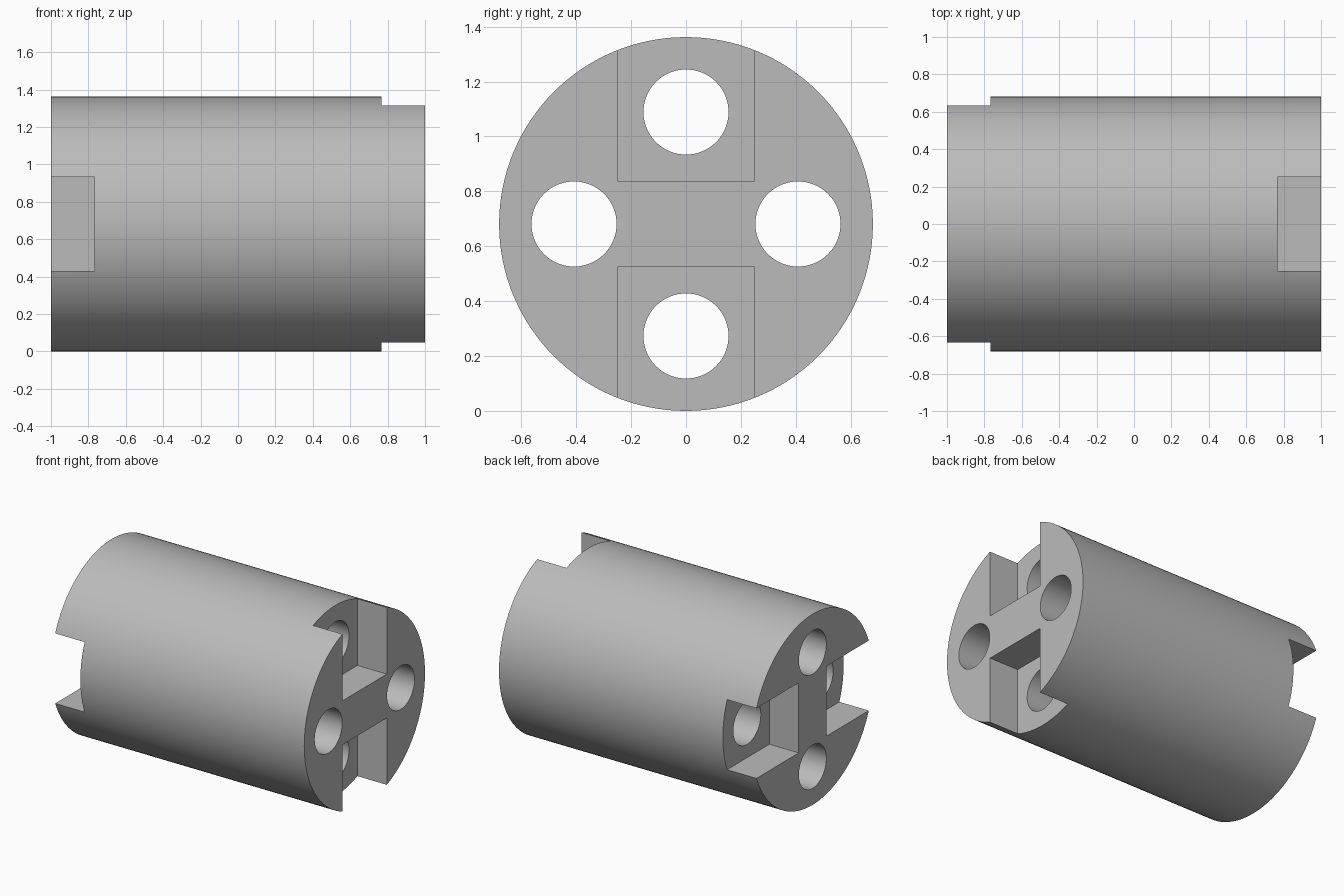
import bpy, math
from mathutils import Matrix, Vector

if "Cube" in bpy.data.objects:
    bpy.data.objects.remove(bpy.data.objects["Cube"], do_unlink=True)

R = 0.681          # body radius, also the height of its axis
HOLE_R = 0.155
HOLE_OFFSET = 0.408
SLOT_INNER = 0.157  # distance of the slot floor from the axis
SLOT_WIDTH = 0.5
SLOT_DEPTH = 0.232

grey = bpy.data.materials.new("plain_grey")
grey.use_nodes = True
colour = (0.5, 0.5, 0.5, 1)
grey.diffuse_color = colour
grey.node_tree.nodes["Principled BSDF"].inputs["Base Color"].default_value = colour


def rod(name, radius, length, sides, y=0, z=0):
    """Cylinder lying along x, placed relative to the body axis."""
    bpy.ops.mesh.primitive_cylinder_add(
        vertices=sides, radius=radius, depth=length,
        location=(0, y, R + z), rotation=(0, math.pi / 2, 0))
    ob = bpy.context.object
    ob.name = name
    ob.data.materials.append(grey)
    return ob


def block(name, centre, size):
    bpy.ops.mesh.primitive_cube_add(size=1, location=centre)
    ob = bpy.context.object
    ob.name = name
    ob.data.transform(Matrix.Diagonal((*size, 1)))
    ob.data.materials.append(grey)
    return ob


# Main body
body = rod("slotted_cylinder", R, 2, 128)
cutters = []

# Four lengthwise through holes
for i in range(4):
    a = i * math.pi / 2
    cutters.append(rod("hole_cutter", HOLE_R, 2.4, 64,
                       HOLE_OFFSET * math.cos(a), HOLE_OFFSET * math.sin(a)))

# Slot pairs: top and bottom on the left end, front and back on the right end
reach = 1.0
mid = SLOT_INNER + reach / 2
long = SLOT_DEPTH + 0.2
x = 1 - SLOT_DEPTH + long / 2
for s in (-1, 1):
    cutters.append(block("upright_slot_cutter", (x, 0, R + s * mid),
                         (long, SLOT_WIDTH, reach)))
    cutters.append(block("side_slot_cutter", (-x, s * mid, R),
                         (long, reach, SLOT_WIDTH)))

# Cut the body, then drop the cutters
for c in cutters:
    c.hide_render = True
    mod = body.modifiers.new("cut", 'BOOLEAN')
    mod.operation = 'DIFFERENCE'
    mod.solver = 'EXACT'
    mod.object = c
bpy.ops.object.select_all(action='DESELECT')
body.select_set(True)
bpy.context.view_layer.objects.active = body
for mod in list(body.modifiers):
    bpy.ops.object.modifier_apply(modifier=mod.name)
for c in cutters:
    bpy.data.objects.remove(c, do_unlink=True)

# Round walls smooth, edges sharp
bpy.ops.object.shade_smooth_by_angle(angle=math.radians(30))
